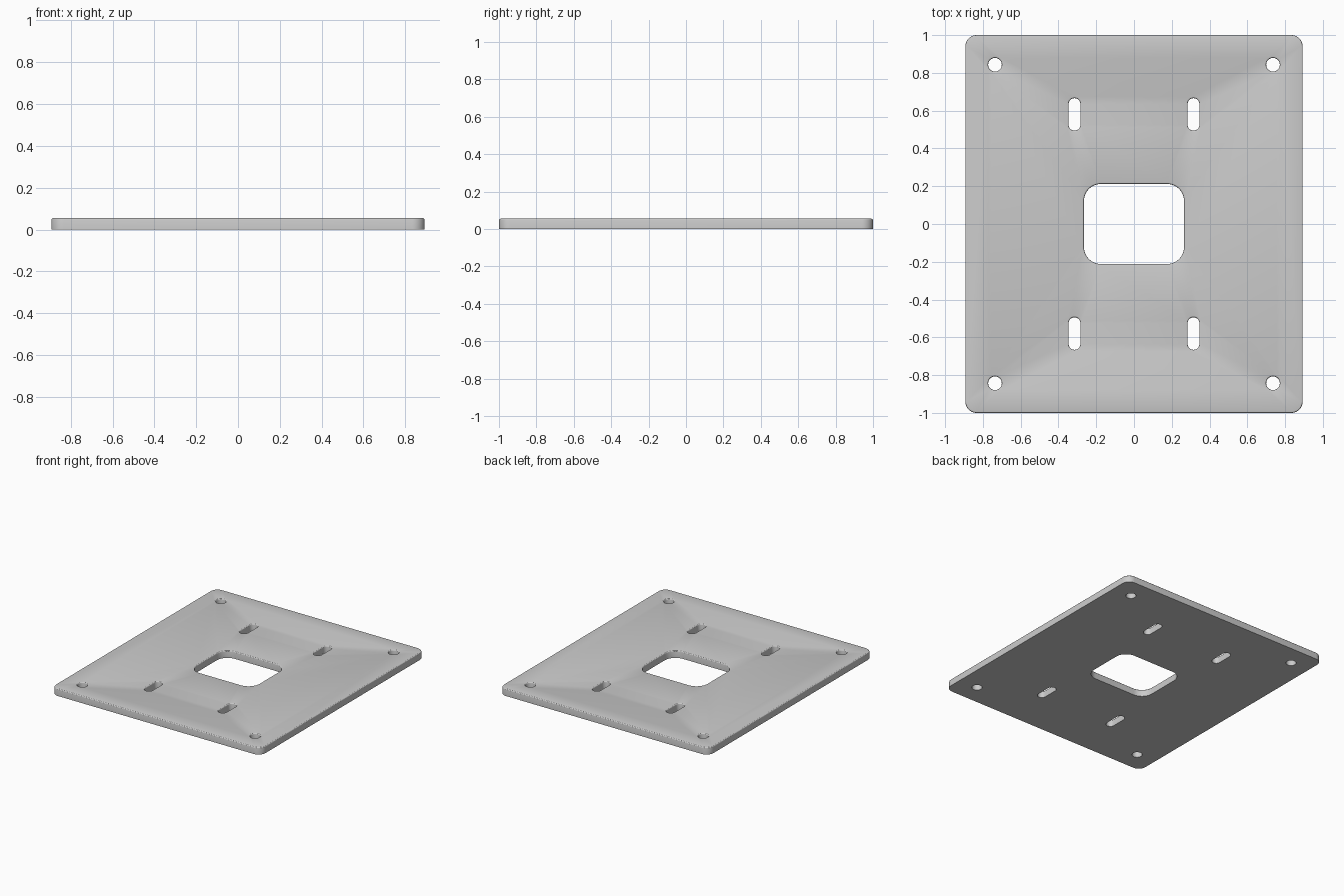
import bpy, bmesh
from math import sin, cos, pi, radians

if "Cube" in bpy.data.objects:
    bpy.data.objects.remove(bpy.data.objects["Cube"])

T, B, SEG = 0.055, 0.009, 3      # plate thickness, top edge rounding, rounding steps


def outline(cx, cy, hx, hy, r, n=10):
    """Rounded rectangle; becomes a slot or circle when r reaches the half sizes."""
    pts = []
    for k, (sx, sy) in enumerate([(1, 1), (-1, 1), (-1, -1), (1, -1)]):
        for i in range(n + 1):
            a = (k + i / n) * pi / 2
            p = (cx + sx * (hx - r) + r * cos(a), cy + sy * (hy - r) + r * sin(a))
            if not pts or (abs(p[0] - pts[-1][0]) + abs(p[1] - pts[-1][1])) > 1e-5:
                pts.append(p)
    if abs(pts[0][0] - pts[-1][0]) + abs(pts[0][1] - pts[-1][1]) < 1e-5:
        pts.pop()
    return pts


def wall(bm, cx, cy, hx, hy, r, side):
    """Vertical wall with rounded top edge; side -1 is the rim, +1 is a hole."""
    levels = [(0, 0)]
    for i in range(SEG + 1):
        a = i / SEG * pi / 2
        levels.append((B * (1 - cos(a)), T - B + B * sin(a)))
    rings = []
    for d, z in levels:
        o = side * d
        rings.append([bm.verts.new((x, y, z))
                      for x, y in outline(cx, cy, hx + o, hy + o, r + o)])
    for lo, hi in zip(rings, rings[1:]):
        for i in range(len(lo)):
            j = (i + 1) % len(lo)
            bm.faces.new((lo[i], lo[j], hi[j], hi[i]))
    return rings[0], rings[-1]


bm = bmesh.new()
# outer rim and central window
walls = [wall(bm, 0, 0, 0.893, 1.0, 0.06, -1),
         wall(bm, 0, 0, 0.265, 0.212, 0.09, 1)]
# four corner holes and four slots
for sx in (-1, 1):
    for sy in (-1, 1):
        walls.append(wall(bm, sx * 0.736, sy * 0.843, 0.036, 0.036, 0.036, 1))
        walls.append(wall(bm, sx * 0.315, sy * 0.58, 0.031, 0.086, 0.031, 1))

# flat bottom and top faces with the openings left free
for level in (0, 1):
    edges = []
    for w in walls:
        ring = w[level]
        edges += [bm.edges.get((ring[i - 1], ring[i])) for i in range(len(ring))]
    bmesh.ops.triangle_fill(bm, edges=edges, use_beauty=True, use_dissolve=False)
bmesh.ops.recalc_face_normals(bm, faces=bm.faces)

mesh = bpy.data.meshes.new("mounting_plate")
bm.to_mesh(mesh)
bm.free()
plate = bpy.data.objects.new("mounting_plate", mesh)
bpy.context.collection.objects.link(plate)
bpy.context.view_layer.objects.active = plate
plate.select_set(True)
bpy.ops.object.shade_smooth_by_angle(angle=radians(25))
